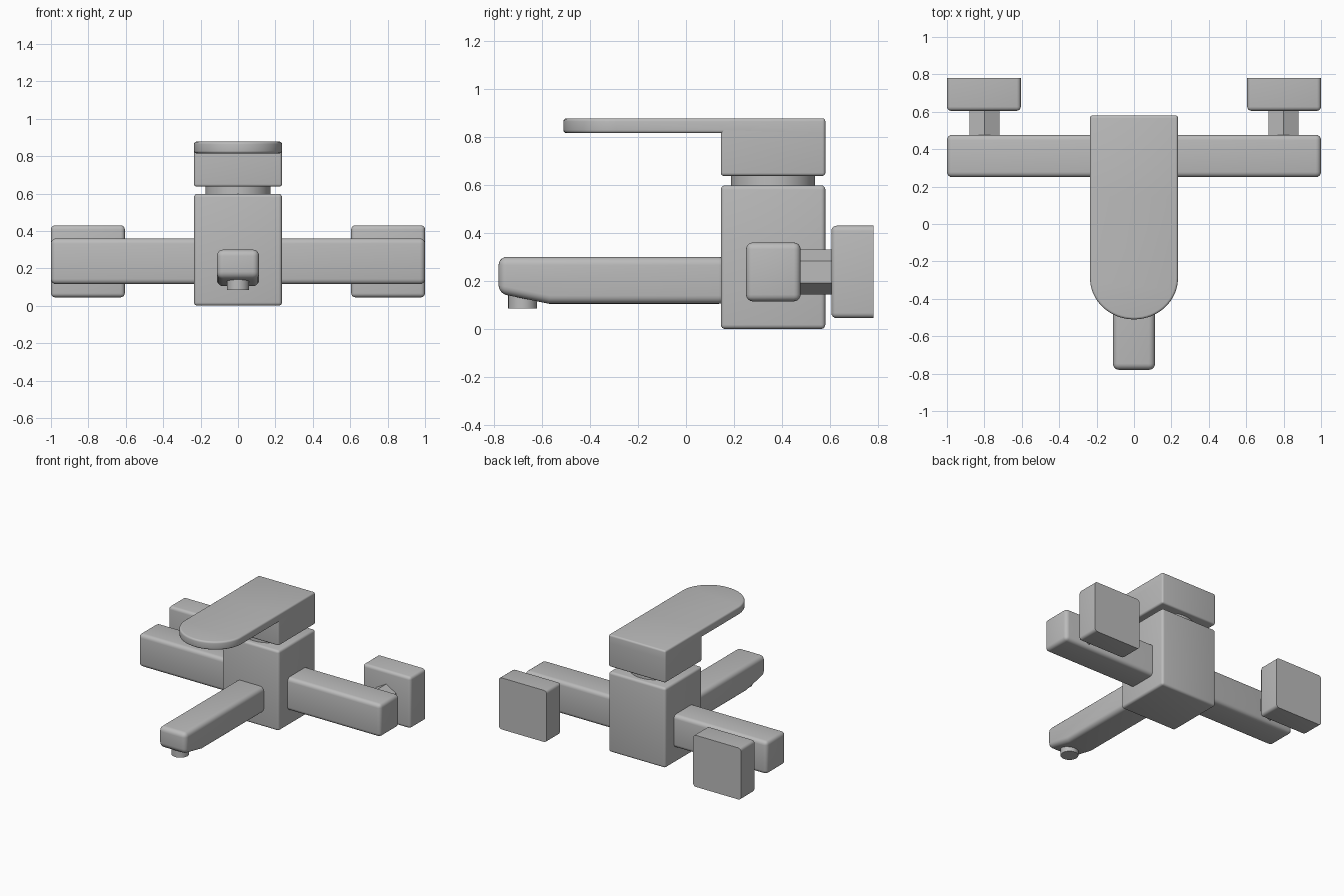
import bpy, bmesh, math

if "Cube" in bpy.data.objects:
    bpy.data.objects.remove(bpy.data.objects["Cube"])

metal = bpy.data.materials.new("grey metal")
metal.diffuse_color = (0.5, 0.5, 0.5, 1)
metal.use_nodes = True
metal.node_tree.nodes["Principled BSDF"].inputs["Base Color"].default_value = metal.diffuse_color


def finish(name, bm, bevel=0.0, segments=4, keep_back=False):
    """Turn a bmesh into a smooth-shaded object, optionally with rounded edges."""
    bmesh.ops.recalc_face_normals(bm, faces=bm.faces)
    if bevel:
        back = max(v.co.y for v in bm.verts) - 1e-4
        edges = [e for e in bm.edges if e.calc_face_angle(0) > math.radians(30)
                 and not (keep_back and all(v.co.y > back for v in e.verts))]
        bmesh.ops.bevel(bm, geom=edges, offset=bevel, segments=segments,
                        profile=0.5, affect='EDGES', clamp_overlap=True)
    mesh = bpy.data.meshes.new(name)
    bm.to_mesh(mesh)
    bm.free()
    mesh.materials.append(metal)
    obj = bpy.data.objects.new(name, mesh)
    bpy.context.collection.objects.link(obj)
    bpy.ops.object.select_all(action='DESELECT')
    obj.select_set(True)
    bpy.context.view_layer.objects.active = obj
    bpy.ops.object.shade_smooth_by_angle(angle=math.radians(35))
    return obj


def prism(points, offset):
    """Extrude a planar outline by an offset vector."""
    bm = bmesh.new()
    face = bm.faces.new([bm.verts.new(p) for p in points])
    ext = bmesh.ops.extrude_face_region(bm, geom=[face], use_keep_orig=True)
    moved = [g for g in ext["geom"] if isinstance(g, bmesh.types.BMVert)]
    bmesh.ops.translate(bm, verts=moved, vec=offset)
    return bm


def box(name, x, y, z, bevel, keep_back=False):
    pts = [(x[0], y[0], z[0]), (x[1], y[0], z[0]), (x[1], y[1], z[0]), (x[0], y[1], z[0])]
    return finish(name, prism(pts, (0, 0, z[1] - z[0])), bevel, keep_back=keep_back)


def disc(name, y, r, z0, z1):
    pts = [(r * math.cos(a), y + r * math.sin(a), z0)
           for a in (math.tau * i / 48 for i in range(48))]
    return finish(name, prism(pts, (0, 0, z1 - z0)))


# Central body, neck and crossbar
box("body", (-0.235, 0.235), (0.145, 0.58), (0, 0.598), 0.018)
disc("neck", 0.362, 0.175, 0.58, 0.66)
box("crossbar", (-1, 1), (0.25, 0.477), (0.115, 0.36), 0.028)

# Spout with sloped underside, and its outlet
side = [(0.17, 0.105), (-0.57, 0.105), (-0.78, 0.148), (-0.78, 0.30), (0.17, 0.30)]
finish("spout", prism([(-0.113, y, z) for y, z in side], (0.226, 0, 0)), 0.034, 5)
disc("outlet", -0.68, 0.06, 0.085, 0.16)

# Handle: rounded lever plate with a block pulled down from its rear
W, SPLIT, BACK = 0.235, 0.145, 0.58
outline = [(W, BACK), (W, SPLIT)]
outline += [(W * math.cos(a), -0.29 - 0.22 * math.sin(a))
            for a in (math.pi * i / 32 for i in range(33))]
outline += [(-W, SPLIT), (-W, BACK)]
bm = prism([(x, y, 0.815) for x, y in outline], (0, 0, 0.062))
bm.verts.ensure_lookup_table()
bottom = [v for v in bm.verts if v.co.z < 0.82]
split = [v for v in bottom if abs(v.co.y - SPLIT) < 1e-4]
bmesh.utils.face_split(next(f for f in bm.faces if all(v in bottom for v in f.verts)),
                       split[0], split[1])
rear = next(f for f in bm.faces
            if all(v in bottom and v.co.y > SPLIT - 1e-4 for v in f.verts))
ext = bmesh.ops.extrude_face_region(bm, geom=[rear])
bmesh.ops.translate(bm, verts=[g for g in ext["geom"] if isinstance(g, bmesh.types.BMVert)],
                    vec=(0, 0, -0.178))
finish("handle", bm, 0.013)

# Wall connections on both ends
for sx, label in ((-1, "left"), (1, "right")):
    r = 0.093
    hexagon = [(sx * 0.8 + r * math.sin(a), 0.45, 0.237 + r * math.cos(a))
               for a in (math.tau * i / 6 for i in range(6))]
    finish(label + "_hex_nut", prism(hexagon, (0, 0.19, 0)))
    box(label + "_wall_flange", sorted((sx * 0.605, sx * 1.0)), (0.605, 0.78),
        (0.045, 0.43), 0.022, keep_back=True)
